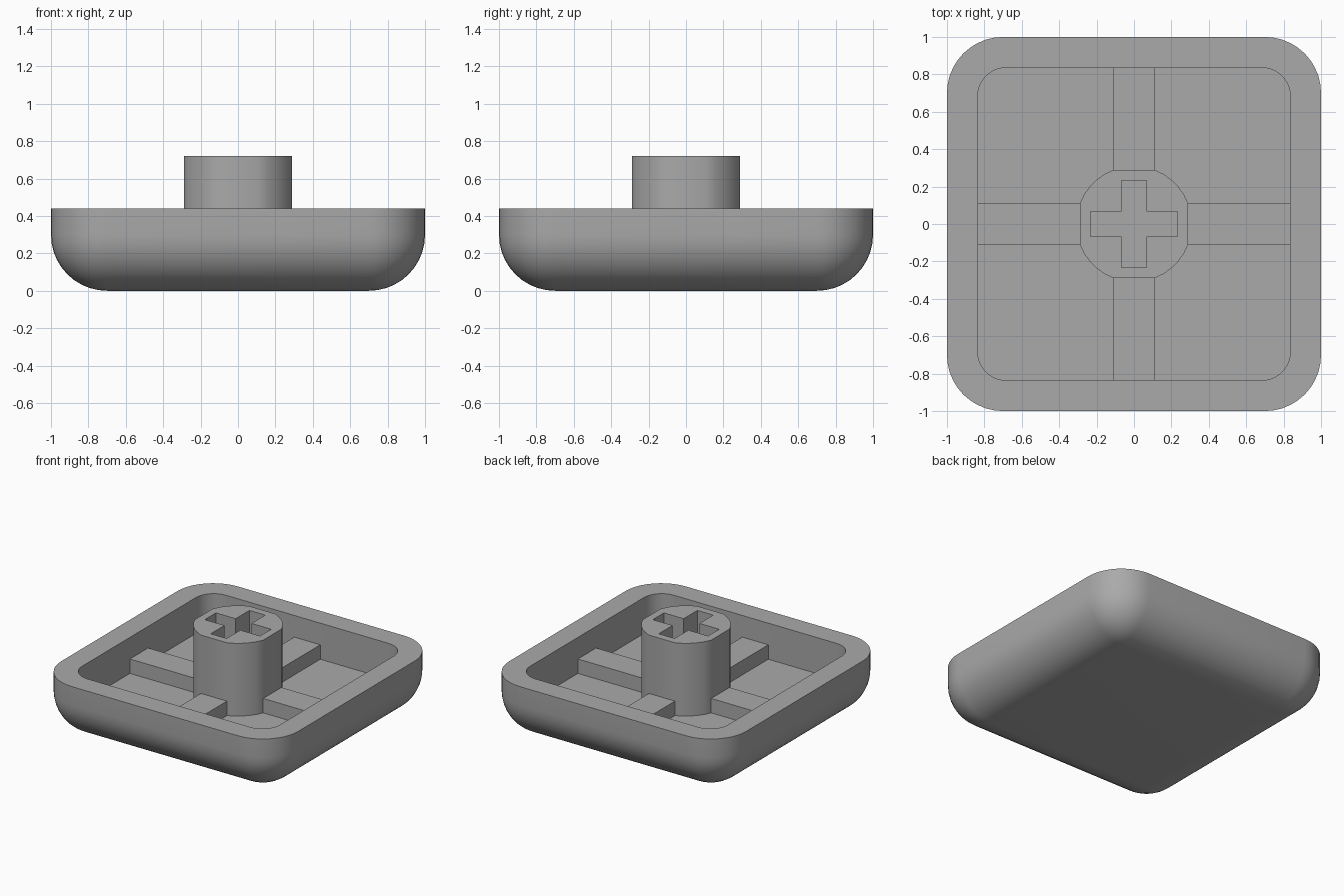
import bpy, bmesh, math

if "Cube" in bpy.data.objects:
    bpy.data.objects.remove(bpy.data.objects["Cube"])

RIM, TOP, FLOOR, RIB_TOP = 0.44, 0.72, 0.165, 0.275
R = 0.3          # outer corner and bottom edge radius
SEG = 10         # segments per rounded quarter

grey = bpy.data.materials.new("grey plastic")
grey.diffuse_color = (0.4, 0.4, 0.4, 1)
grey.use_nodes = True
grey.node_tree.nodes["Principled BSDF"].inputs["Base Color"].default_value = grey.diffuse_color


def finish(name, bm, smooth=True):
    """Turn a bmesh into a grey object."""
    bmesh.ops.remove_doubles(bm, verts=bm.verts, dist=1e-5)
    bmesh.ops.recalc_face_normals(bm, faces=bm.faces)
    me = bpy.data.meshes.new(name)
    bm.to_mesh(me)
    bm.free()
    me.materials.append(grey)
    ob = bpy.data.objects.new(name, me)
    bpy.context.collection.objects.link(ob)
    if smooth:
        bpy.ops.object.select_all(action='DESELECT')
        ob.select_set(True)
        bpy.context.view_layer.objects.active = ob
        bpy.ops.object.shade_smooth_by_angle(angle=math.radians(35))
    return ob


def rounded_square(half, radius):
    """Outline of a square with rounded corners."""
    pts = []
    for q in range(4):
        mid = math.radians(45 + 90 * q)
        cx = math.copysign(half - radius, math.cos(mid))
        cy = math.copysign(half - radius, math.sin(mid))
        for i in range(SEG + 1):
            a = math.radians(90 * (q + i / SEG))
            pts.append((cx + radius * math.cos(a), cy + radius * math.sin(a)))
    return pts


def loft(rings):
    """Closed skin through a list of (outline, z) rings, capped at both ends."""
    bm = bmesh.new()
    loops = [[bm.verts.new((x, y, z)) for x, y in pts] for pts, z in rings]
    for a, b in zip(loops, loops[1:]):
        n = len(a)
        for i in range(n):
            j = (i + 1) % n
            bm.faces.new((a[i], a[j], b[j], b[i]))
    bm.faces.new(loops[0])
    bm.faces.new(loops[-1])
    return bm


# Tray shell: rounded underside, straight side, rim, inner wall and floor
rings = []
for i in range(SEG + 1):
    t = math.radians(90 * i / SEG)
    r = R * math.sin(t)
    rings.append((rounded_square(1 - R + r, r), R - R * math.cos(t)))
rings.append((rounded_square(1, R), RIM))
rings.append((rounded_square(0.835, 0.15), RIM))
rings.append((rounded_square(0.835, 0.15), FLOOR))
finish("tray_shell", loft(rings))

# Post: a cylinder with four flats
post_r, flat = 0.31, 0.29
start = math.acos(flat / post_r)
span = math.pi / 2 - 2 * start
outline = []
for q in range(4):
    for i in range(6):
        a = q * math.pi / 2 + start + span * i / 5
        outline.append((post_r * math.cos(a), post_r * math.sin(a)))
post = finish("post", loft([(outline, FLOOR - 0.02), (outline, TOP)]))

# Cross-shaped socket cut into the post
w, l = 0.067, 0.233
cross = [(l, -w), (l, w), (w, w), (w, l), (-w, l), (-w, w),
         (-l, w), (-l, -w), (-w, -w), (-w, -l), (w, -l), (w, -w)]
cutter = finish("socket_cutter", loft([(cross, FLOOR), (cross, TOP + 0.1)]), False)
cutter.hide_render = True
cutter.hide_set(True)
cut = post.modifiers.new("socket", 'BOOLEAN')
cut.operation = 'DIFFERENCE'
cut.solver = 'EXACT'
cut.object = cutter
# keep the angle-based shading after the cut
post.modifiers.move(len(post.modifiers) - 1, 0)

# Four ribs from the post to the walls
for k in range(4):
    c, s = round(math.cos(k * math.pi / 2)), round(math.sin(k * math.pi / 2))
    rect = [(0.28, -0.11), (0.845, -0.11), (0.845, 0.11), (0.28, 0.11)]
    rect = [(x * c - y * s, x * s + y * c) for x, y in rect]
    finish("rib_%d" % (k + 1), loft([(rect, FLOOR - 0.01), (rect, RIB_TOP)]), False)
